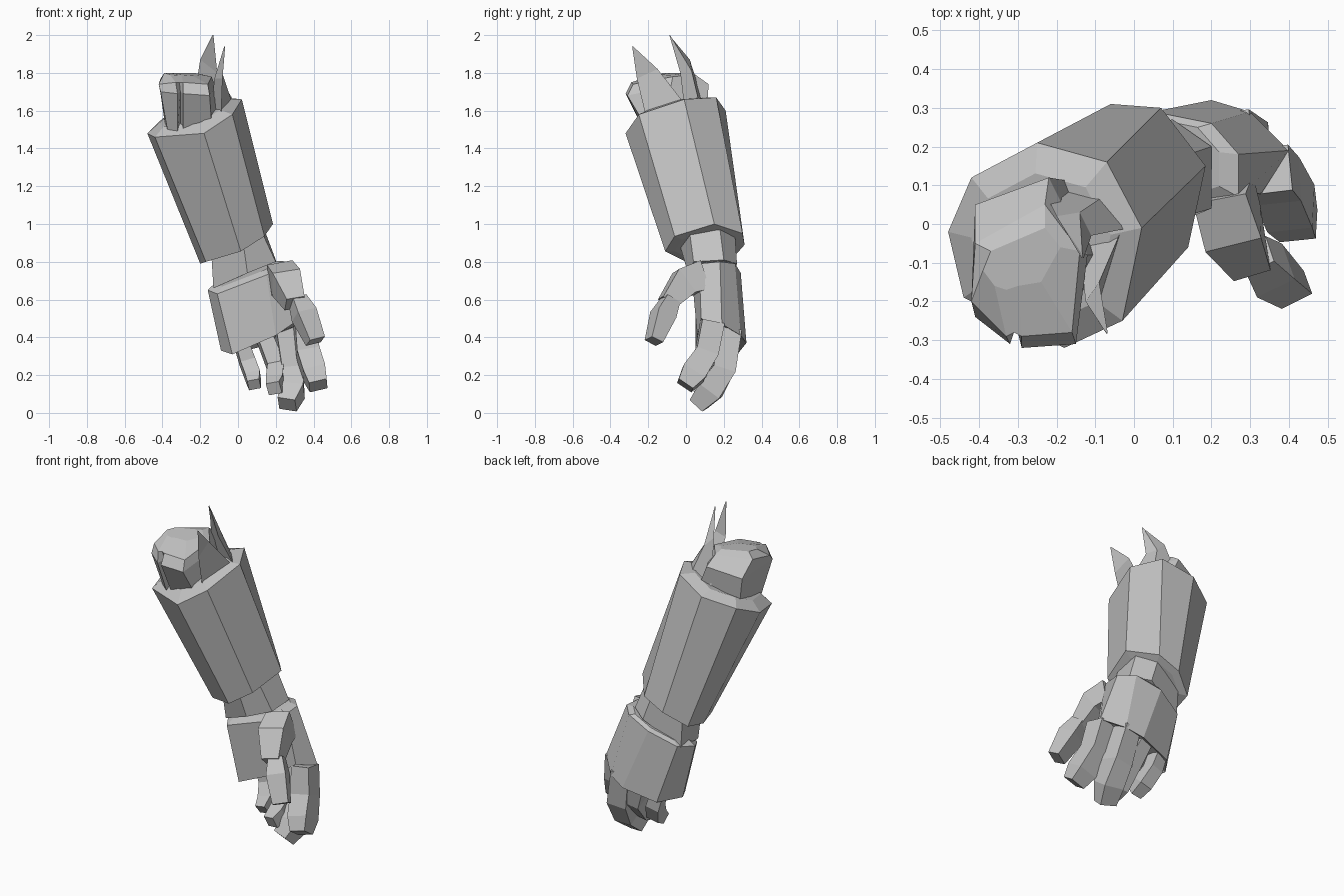
import bpy, bmesh
from mathutils import Vector

grey = bpy.data.materials.new("steel grey")
grey.diffuse_color = (0.55, 0.55, 0.55, 1)


def loft(name, rings):
    """Skin a stack of matching point rings and close both ends."""
    bm = bmesh.new()
    rows = [[bm.verts.new(p) for p in ring] for ring in rings]
    n = len(rows[0])
    for a, b in zip(rows, rows[1:]):
        for i in range(n):
            j = (i + 1) % n
            bm.faces.new((a[i], a[j], b[j], b[i]))
    bm.faces.new(rows[0])
    bm.faces.new(rows[-1])
    bmesh.ops.recalc_face_normals(bm, faces=bm.faces)
    mesh = bpy.data.meshes.new(name)
    bm.to_mesh(mesh)
    bm.free()
    mesh.materials.append(grey)
    obj = bpy.data.objects.new(name, mesh)
    bpy.context.collection.objects.link(obj)
    return obj


def shrink(ring, factor, shift):
    """Scale a ring about its centre and move it."""
    c = sum((Vector(p) for p in ring), Vector()) / len(ring)
    return [c + (Vector(p) - c) * factor + Vector(shift) for p in ring]


def digit(name, path, sizes, across):
    """Four-sided tapered finger along a bent path; sizes are (width, depth)."""
    pts = [Vector(p) for p in path]
    rings = []
    for i, (p, (w, d)) in enumerate(zip(pts, sizes)):
        t = (pts[min(i + 1, len(pts) - 1)] - pts[max(i - 1, 0)]).normalized()
        u = Vector(across)
        u = (u - t * u.dot(t)).normalized()
        v = t.cross(u)
        rings.append([p + u * (w / 2 * a) + v * (d / 2 * b)
                      for a, b in ((-1, -1), (1, -1), (1, 1), (-1, 1))])
    return loft(name, rings)


# Forearm sleeve: eight-sided, with a chamfered rim at each end
sleeve_top = [(-.44, -.19, 1.46), (-.18, -.32, 1.48), (-.03, -.25, 1.58), (.02, -.01, 1.66),
              (-.07, .16, 1.67), (-.25, .21, 1.60), (-.42, .12, 1.54), (-.48, -.02, 1.48)]
sleeve_bottom = [(-.17, 0, .80), (.015, -.11, .855), (.14, -.06, .935), (.185, .15, 1.0),
                 (.07, .30, .95), (-.06, .31, .89), (-.18, .24, .81), (-.2, .12, .79)]
loft("forearm_sleeve", [shrink(sleeve_top, .72, (-.01, -.01, .03)), sleeve_top,
                        sleeve_bottom, shrink(sleeve_bottom, .78, (.005, 0, -.005))])

# Broken elbow block: notched at the front, top sloping forward
loft("elbow_block", [
    [(-.37, -.18, 1.48), (-.32, -.22, 1.48), (-.305, -.12, 1.50), (-.29, -.22, 1.49),
     (-.14, -.22, 1.53), (-.09, -.08, 1.58), (-.16, .11, 1.60), (-.38, .04, 1.48)],
    [(-.41, -.24, 1.70), (-.32, -.31, 1.69), (-.305, -.26, 1.70), (-.29, -.32, 1.69),
     (-.15, -.31, 1.68), (-.12, -.08, 1.73), (-.22, .12, 1.74), (-.41, .05, 1.69)],
    [(-.42, -.20, 1.74), (-.33, -.29, 1.75), (-.31, -.28, 1.75), (-.29, -.29, 1.75),
     (-.16, -.28, 1.74), (-.14, -.07, 1.78), (-.23, .05, 1.79), (-.41, -.05, 1.77)],
    [(-.39, -.12, 1.80), (-.36, -.16, 1.79), (-.33, -.17, 1.79), (-.30, -.16, 1.79),
     (-.24, -.15, 1.785), (-.19, -.06, 1.79), (-.23, -.01, 1.80), (-.37, -.07, 1.80)],
])

# Jagged shards: base triangle, shoulder triangle, tip triangle
loft("back_shard", [
    [(-.24, .10, 1.62), (-.01, -.01, 1.63), (-.08, .07, 1.64)],
    [(-.20, .02, 1.87), (-.11, -.03, 1.80), (-.14, .03, 1.81)],
    [(-.135, -.088, 2.0), (-.130, -.088, 2.0), (-.133, -.084, 2.0)],
])
loft("front_shard", [
    [(-.09, -.21, 1.56), (-.03, -.01, 1.64), (-.14, -.06, 1.62)],
    [(-.082, -.26, 1.77), (-.09, -.15, 1.82), (-.125, -.20, 1.77)],
    [(-.070, -.285, 1.94), (-.068, -.28, 1.94), (-.073, -.28, 1.94)],
])

# Wrist
loft("wrist", [
    [(-.14, .05, .82), (.03, -.03, .88), (.13, .02, .95),
     (.14, .18, .97), (.05, .26, .93), (-.13, .22, .84)],
    [(-.13, .07, .66), (.05, .01, .74), (.20, .04, .80),
     (.20, .20, .81), (.10, .27, .79), (-.12, .22, .66)],
])

# Hand: blocky gauntlet with a sloping top band
hand_top = [(-.11, .05, .63), (.15, .03, .73), (.27, .07, .79), (.27, .18, .80),
            (.20, .26, .79), (.05, .29, .74), (-.11, .24, .67), (-.16, .14, .65)]
hand_bottom = [(-.03, .05, .31), (.20, .06, .41), (.33, .08, .50), (.40, .19, .47),
               (.30, .29, .41), (.20, .32, .37), (0, .28, .32), (-.09, .16, .33)]
loft("hand", [shrink(hand_top, .8, (-.01, .01, .02)), hand_top,
              hand_bottom, shrink(hand_bottom, .75, (0, 0, .02))])

# Thumb: two joints reaching forward
digit("thumb_base", [(.23, .09, .72), (.255, -.01, .69), (.30, -.10, .58)],
      [(.14, .16), (.15, .15), (.10, .09)], (.8, .3, .2))
digit("thumb_tip", [(.315, -.08, .60), (.35, -.12, .52), (.41, -.17, .38)],
      [(.08, .08), (.11, .11), (.09, .07)], (.8, .4, .2))

# Four fingers curling forward
fingers = {
    "index_finger": ([(.35, .14, .48), (.37, .11, .32), (.405, .04, .21), (.425, -.005, .145)], .12),
    "middle_finger": ([(.25, .23, .44), (.29, .20, .23), (.29, .13, .12), (.26, .065, .045)], .12),
    "ring_finger": ([(.14, .23, .40), (.20, .20, .25), (.20, .11, .16), (.19, .04, .13)], .09),
    "little_finger": ([(.02, .22, .36), (.05, .22, .27), (.08, .17, .19), (.085, .11, .15)], .08),
}
for name, (path, w) in fingers.items():
    digit(name, path, [(w * .9, w), (w, w), (w, w * 1.1), (w * .8, w * .75)], (.9, .15, .3))
